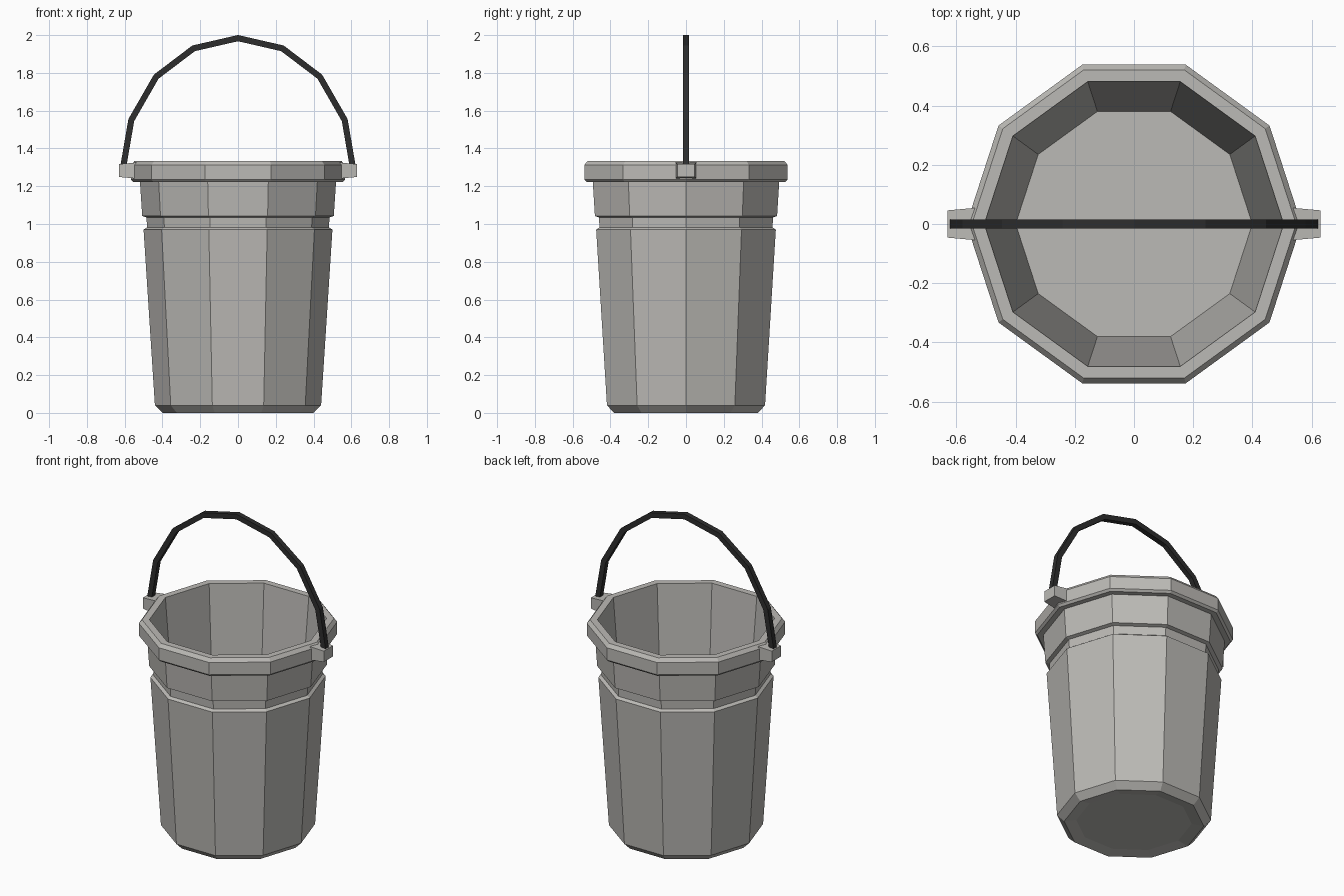
import bpy, bmesh, math
from mathutils import Vector

cube = bpy.data.objects.get("Cube")
if cube:
    bpy.data.objects.remove(cube, do_unlink=True)


def material(name, colour):
    mat = bpy.data.materials.new(name)
    mat.use_nodes = True
    mat.diffuse_color = colour
    bsdf = next(n for n in mat.node_tree.nodes if n.type == 'BSDF_PRINCIPLED')
    bsdf.inputs["Base Color"].default_value = colour
    return mat


def skin(name, rings, mat):
    """Join rings of points with flat faces and cap both ends."""
    bm = bmesh.new()
    loops = [[bm.verts.new(p) for p in ring] for ring in rings]
    n = len(loops[0])
    for a, b in zip(loops, loops[1:]):
        for i in range(n):
            j = (i + 1) % n
            bm.faces.new((a[i], a[j], b[j], b[i]))
    bm.faces.new(loops[0][::-1])
    bm.faces.new(loops[-1])
    bmesh.ops.recalc_face_normals(bm, faces=bm.faces)
    mesh = bpy.data.meshes.new(name)
    bm.to_mesh(mesh)
    bm.free()
    mesh.materials.append(mat)
    obj = bpy.data.objects.new(name, mesh)
    bpy.context.collection.objects.link(obj)
    return obj


grey = material("warm grey metal", (0.5, 0.49, 0.465, 1))
black = material("black grip", (0.027, 0.027, 0.027, 1))

# Bucket: ten-sided shell, from the recessed base up, over the rim and down inside
SIDES = 10
profile = [(0.33, 0.012), (0.40, 0.0), (0.44, 0.04), (0.50, 0.97),
           (0.482, 0.982), (0.484, 1.035), (0.507, 1.042), (0.519, 1.222),
           (0.553, 1.222), (0.566, 1.235), (0.566, 1.312), (0.548, 1.334),
           (0.506, 1.334), (0.40, 0.05)]
angles = [math.tau * i / SIDES for i in range(SIDES)]
skin("bucket", [[(r * math.cos(a), r * math.sin(a), z) for a in angles]
                for r, z in profile], grey)

# Handle lugs: blocks tapering outward from the rim
CORNERS = [(-1, -1), (1, -1), (1, 1), (-1, 1)]
for side, label in ((1, "left"), (-1, "right")):
    rings = [[(side * x, h * u, 1.283 + (h - 0.012) * v) for u, v in CORNERS]
             for x, h in ((0.52, 0.056), (0.63, 0.046))]
    skin(label + "_lug", rings, grey)

# Handle: square bar swept along a faceted arch with mitred joints
half = [(0.608, 1.30), (0.565, 1.55), (0.433, 1.78), (0.235, 1.93)]
path = [Vector((x, 0, z)) for x, z in half]
path += [Vector((0, 0, 1.984))] + [Vector((-p.x, 0, p.z)) for p in path[::-1]]
T = 0.016
across = Vector((0, 1, 0))
rings = []
for i, p in enumerate(path):
    before = (p - path[max(i - 1, 0)]).normalized()
    after = (path[min(i + 1, len(path) - 1)] - p).normalized()
    tangent = (before + after).normalized()
    out = tangent.cross(across)
    stretch = 1 / max(tangent.dot(after), tangent.dot(before))
    rings.append([p + across * T * u + out * T * stretch * v for u, v in CORNERS])
skin("handle", rings, black)
